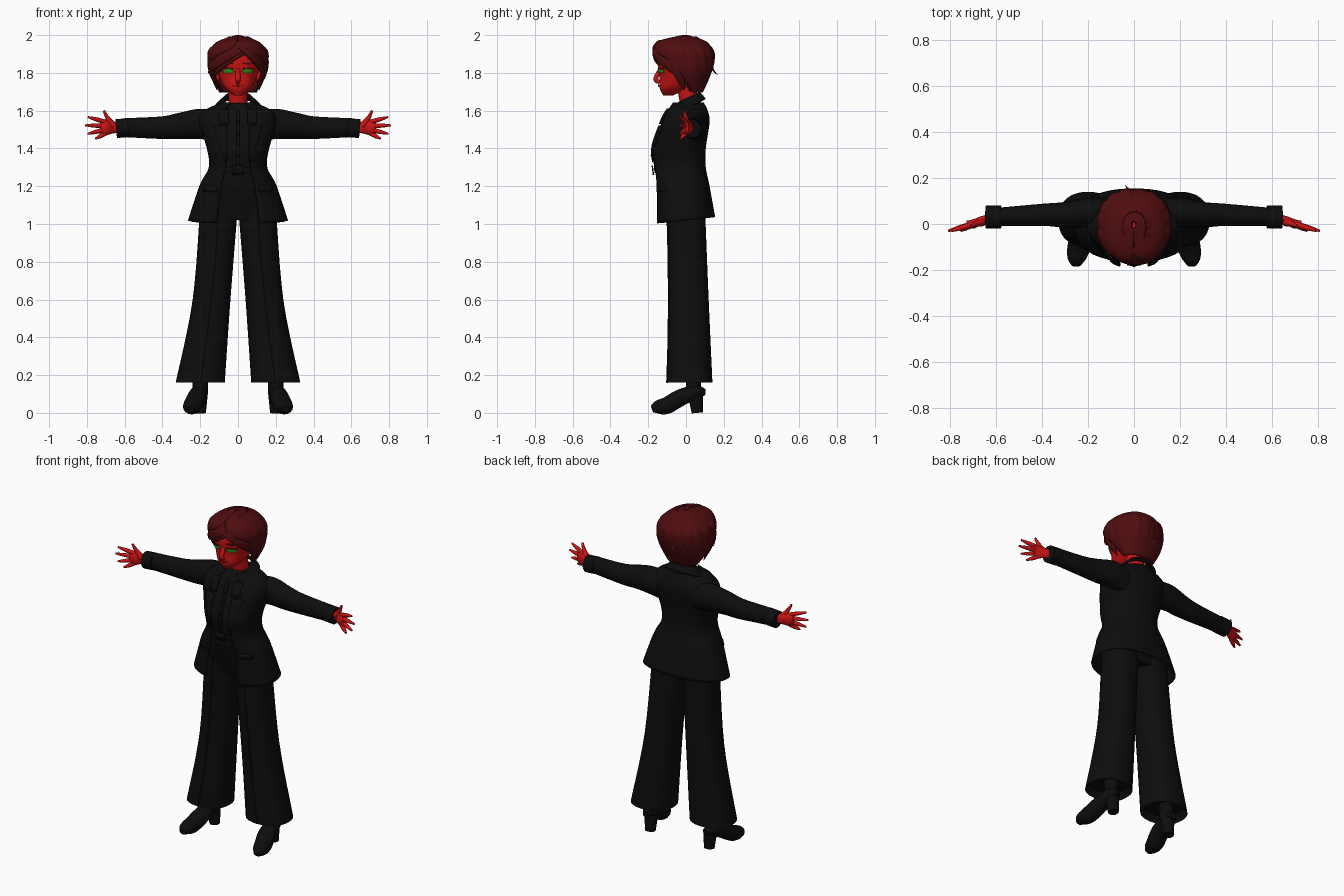
import bpy, bmesh, math
from mathutils import Vector

cube = bpy.data.objects.get("Cube")
if cube:
    bpy.data.objects.remove(cube, do_unlink=True)


def material(name, *rgb):
    m = bpy.data.materials.new(name)
    m.use_nodes = True
    m.diffuse_color = (*rgb, 1)
    shader = next(n for n in m.node_tree.nodes if n.type == 'BSDF_PRINCIPLED')
    shader.inputs["Base Color"].default_value = (*rgb, 1)
    return m


SKIN = material("red skin", .6, .007, .007)
HAIR = material("dark red hair", .08, .004, .005)
SUIT = material("black cloth", .004, .004, .004)
EYE = material("green eyes", .04, .27, .008)
LIPS = material("dark red lips", .33, .005, .005)
SIDES = (("left", 1), ("right", -1))


def spline(keys, steps=6):
    """Smooth rows passing through a few key rows."""
    rows, last = [], len(keys) - 1
    for i in range(last):
        around = (keys[max(i - 1, 0)], keys[i], keys[i + 1], keys[min(i + 2, last)])
        for j in range(steps):
            u = j / steps
            rows.append(tuple(b + u / 2 * (c - a + u * (2*a - 5*b + 4*c - d + u * (3*(b - c) + d - a)))
                              for a, b, c, d in zip(*around)))
    return rows + [keys[last]]


def skin(name, rings, mat, closed=True, solid=0):
    """Bridge equal rings of points into one smooth surface."""
    bm = bmesh.new()
    rows = [[bm.verts.new(p) for p in ring] for ring in rings]
    n = len(rows[0])
    for a, b in zip(rows, rows[1:]):
        for i in range(n if closed else n - 1):
            j = (i + 1) % n
            bm.faces.new((a[i], a[j], b[j], b[i]))
    if closed:
        bm.faces.new(rows[0])
        bm.faces.new(rows[-1])
    bmesh.ops.recalc_face_normals(bm, faces=bm.faces)
    mesh = bpy.data.meshes.new(name)
    bm.to_mesh(mesh)
    bm.free()
    mesh.materials.append(mat)
    mesh.shade_smooth()
    mesh.set_sharp_from_angle(angle=math.radians(50))
    obj = bpy.data.objects.new(name, mesh)
    bpy.context.collection.objects.link(obj)
    if solid:
        mod = obj.modifiers.new("thickness", 'SOLIDIFY')
        mod.thickness, mod.offset = solid, 0
    return obj


def round_off(v):
    return math.copysign(abs(v) ** .87, v)


def around(z, half, front, back, angle, tilt=0, shift=0):
    """Point on a rounded section; angle zero faces the front."""
    y = (front + back) / 2 - (back - front) / 2 * round_off(math.cos(angle))
    return Vector((shift + half * round_off(math.sin(angle)), y, z + tilt * y))


def section(z, half, front, back, gap=0, tilt=0, shift=0, count=40):
    """Ring of points, with a half angle left open at the front."""
    span = 2 * (math.pi - gap)
    steps = count - 1 if gap else count
    return [around(z, half, front, back, gap + span * i / steps, tilt, shift)
            for i in range(count)]


def level(rows, z):
    """Section of a stack at a given height."""
    for a, b in zip(rows, rows[1:]):
        if z <= b[0]:
            break
    k = min(max((z - a[0]) / (b[0] - a[0]), 0), 1)
    return (z, *(p + (q - p) * k for p, q in zip(a[1:4], b[1:4])))


def strip(name, rows, stack, mat, s=1, lift=.005):
    """Thin plate on the front of a stack; rows are (z, x from, x to)."""
    grid = []
    for z, start, end in rows:
        row = level(stack, z)
        line = []
        for i in range(7):
            x = start + (end - start) * i / 6
            angle = math.asin(min(abs(x) / row[1], 1) ** 1.15)
            p = around(*row, math.copysign(angle, x))
            line.append((s * p.x, p.y - lift, z))
        grid.append(line)
    return skin(name, grid, mat, closed=False, solid=.006)


def oval(name, x, z, width, height, stack, mat, s=1):
    """Oval plate on the front of a stack."""
    turns = [i / 2 for i in range(-3, 4)]
    strip(name, [(z + height * math.sin(t), x - width * math.cos(t), x + width * math.cos(t))
                 for t in turns], stack, mat, s, lift=.003)


def tube(name, keys, mat, s=1, ref=(0, 1, 0), squash=1.0, n=16):
    """Tube through (x, y, z, radius) keys, squashed along ref."""
    rows = spline(keys)
    pts = [Vector((s * r[0], r[1], r[2])) for r in rows]
    rings = []
    for i, row in enumerate(rows):
        way = (pts[min(i + 1, len(pts) - 1)] - pts[max(i - 1, 0)]).normalized()
        side = way.cross(Vector(ref)).normalized()
        up = side.cross(way) * squash
        turns = (math.tau * k / n for k in range(n))
        rings.append([pts[i] + row[3] * (up * math.cos(t) + side * math.sin(t)) for t in turns])
    return skin(name, rings, mat)


# Jacket: flared hem that rises at the back, narrow waist, open front
coat = spline([(1.02, .26, -.16, .15), (1.2, .2, -.16, .12), (1.3, .15, -.17, .1),
               (1.4, .16, -.18, .1), (1.54, .2, -.13, .12), (1.6, .17, -.1, .11),
               (1.64, .08, -.07, .09)])
skin("jacket", [section(*row, gap=.4, tilt=.6 * max(0, 1.2 - row[0])) for row in coat],
     SUIT, closed=False, solid=.01)

# Blouse under the jacket, with placket and buttons
blouse = [(z, half * .95, front + .01, back - .01) for z, half, front, back in coat if z > 1.2]
skin("blouse", [section(*row) for row in blouse], SUIT)
strip("blouse_placket", [(1.3 + i / 50, -.01, .01) for i in range(16)], blouse, SUIT)
for i in range(4):
    oval(f"blouse_button_{i}", 0, 1.36 + i * .06, .006, .006, coat, SUIT)

# Collar around the neck, belt and trouser seat
collar = spline([(1.61, .12, -.09, .1, .3), (1.66, .07, -.06, .07, .5)])
skin("collar", [section(*row, tilt=.5) for row in collar], SUIT, closed=False, solid=.012)
skin("belt", [section(*level(coat, z)) for z in (1.27, 1.3)], SUIT)
strip("belt_buckle", [(z, -.03, .03) for z in (1.26, 1.31)], coat, SUIT, lift=.008)
seat = spline([(1.02, .17, -.09, .09), (1.2, .18, -.14, .1), (1.29, .14, -.15, .09)])
skin("trouser_seat", [section(*row) for row in seat], SUIT)

leg = spline([(.16, .13, -.1, .14, .2), (.6, .1, -.09, .12, .14), (1.1, .1, -.1, .1, .1)])
for side, s in SIDES:
    # Notched lapel and pocket flap
    strip(side + "_lapel", [(1.33 + .19 * k, .06, .07 + .06 * k)
                            for k in (i / 6 for i in range(7))], coat, SUIT, s, lift=.009)
    strip(side + "_collar_leaf", [(1.53 + i / 50, .05, .1) for i in range(5)], coat, SUIT, s,
          lift=.009)
    strip(side + "_pocket_flap", [(z, .11, .18) for z in (1.17, 1.2)], coat, SUIT, s, lift=.009)

    # Wide trouser leg with a hollow hem and a front crease
    z, half, front, back, shift = leg[0]
    inside = (z + .04, half - .02, front + .02, back - .02, shift)
    skin(side + "_trouser_leg",
         [section(*row[:4], shift=s * row[4]) for row in [inside] + leg], SUIT)
    tube(side + "_crease", [(row[4], row[2], row[0], .005) for row in leg[::4]], SUIT, s, n=6)

    # Heeled shoe
    tube(side + "_shoe", [(.2, .1, .11, .02), (.21, .05, .11, .04), (.22, -.03, .08, .05),
                          (.24, -.1, .04, .05), (.25, -.15, .03, .04), (.25, -.18, .02, .02)],
         SUIT, s, ref=(0, 0, 1), squash=.9)
    tube(side + "_heel", [(.2, .06, 0, .03), (.2, .05, .1, .04)], SUIT, s)
    tube(side + "_ankle", [(.2, .04, .1, .04), (.2, .04, .2, .04)], SUIT, s)

    # Sleeve with cuff
    tube(side + "_sleeve", [(.12, .05, 1.52, .08), (.2, .05, 1.53, .08), (.3, .04, 1.52, .07),
                            (.4, .04, 1.51, .06), (.6, .03, 1.51, .05)], SUIT, s, squash=.8)
    tube(side + "_cuff", [(.58, .03, 1.51, .05), (.645, .03, 1.505, .05)], SUIT, s)

    # Palm, fanned fingers and thumb
    tube(side + "_palm", [(.62, .03, 1.51, .03), (.66, .02, 1.51, .03), (.7, 0, 1.51, .04),
                          (.73, 0, 1.51, .03)], SKIN, s, squash=.5)
    for i, finger in enumerate(("index", "middle", "ring", "little")):
        fan = .27 - i / 4
        reach = .11 - .012 * (i - 1) ** 2
        tube(f"{side}_{finger}_finger",
             [(.7 + reach * k * math.cos(fan), -.03 * k, 1.54 - i / 50 + reach * k * math.sin(fan),
               .012 - .007 * k ** 4) for k in (0, .5, 1)], SKIN, s, n=8)
    tube(side + "_thumb", [(.66, .01, 1.52, .02), (.69, 0, 1.56, .012), (.71, -.01, 1.6, .006)],
         SKIN, s, n=8)

# Neck, head and face
tube("neck", [(0, .03, 1.58, .05), (0, 0, 1.74, .05)], SKIN)
head = spline([(1.68, .02, -.12, -.07), (1.72, .07, -.14, .01), (1.78, .1, -.14, .08),
               (1.86, .12, -.15, .1), (1.93, .1, -.14, .09), (1.96, .05, -.08, .04)])
skin("head", [section(*row) for row in head], SKIN)
tube("nose", [(0, -.13, 1.83, .01), (0, -.16, 1.77, .013), (0, -.14, 1.75, .01)], SKIN)
oval("mouth", 0, 1.732, .028, .005, head, LIPS)
for side, s in SIDES:
    oval(side + "_eye", .05, 1.81, .03, .011, head, EYE, s)
    oval(side + "_eyelash", .055, 1.823, .03, .003, head, HAIR, s)
    oval(side + "_eyebrow", .055, 1.85, .03, .004, head, HAIR, s)
    tube(side + "_ear", [(.1, .02, 1.75, .01), (.11, .03, 1.79, .02), (.11, .03, 1.81, .01)],
         SKIN, s, ref=(1, 0, 0), squash=.5)

# Hair shell, parted open over the face
hair = spline([(1.7, .09, -.04, .08, 1.7), (1.79, .14, -.11, .12, 1.4), (1.87, .15, -.15, .14, 1),
               (1.92, .14, -.16, .13, .3), (1.96, .1, -.14, .1, .01), (1.99, .01, -.02, .01, .01)])
skin("hair_shell", [section(*row[:4], gap=max(row[4], .01)) for row in hair], HAIR,
     closed=False, solid=.02)


def lock(name, turn, top, to_turn, bottom, width, flare=0.0):
    """Tapered lock lying on the hair shell, with a tip that may lift off."""
    keys = []
    for k in (i / 5 for i in range(6)):
        z, half, front, back = level(hair, top + (bottom - top) * k)
        out = flare * k ** 3
        p = around(z, half + out, front - out, back + out, turn + (to_turn - turn) * k)
        keys.append((*p, width * (1 - .9 * k ** 3)))
    out = Vector((keys[3][0], keys[3][1], 0)).normalized()
    tube(name, keys, HAIR, ref=out, squash=.4, n=10)


# Swept fringe, side locks, crown locks and a loose tip
lock("fringe_right", .2, 1.95, -1.3, 1.8, .035, flare=.02)
lock("fringe_right_lower", .1, 1.92, -1.1, 1.78, .03)
lock("fringe_left", .1, 1.95, 1.4, 1.77, .035)
for side, s in SIDES:
    lock(side + "_side_lock", s * 1.2, 1.88, s * 1.3, 1.71, .03, flare=.02)
    for i in range(5):
        turn = s * (1.4 + i * .38)
        lock(f"{side}_crown_lock_{i}", turn, 1.98, turn + .2, 1.7, .035)
lock("loose_tip", 3, 1.87, 3.3, 1.79, .015, flare=.05)
